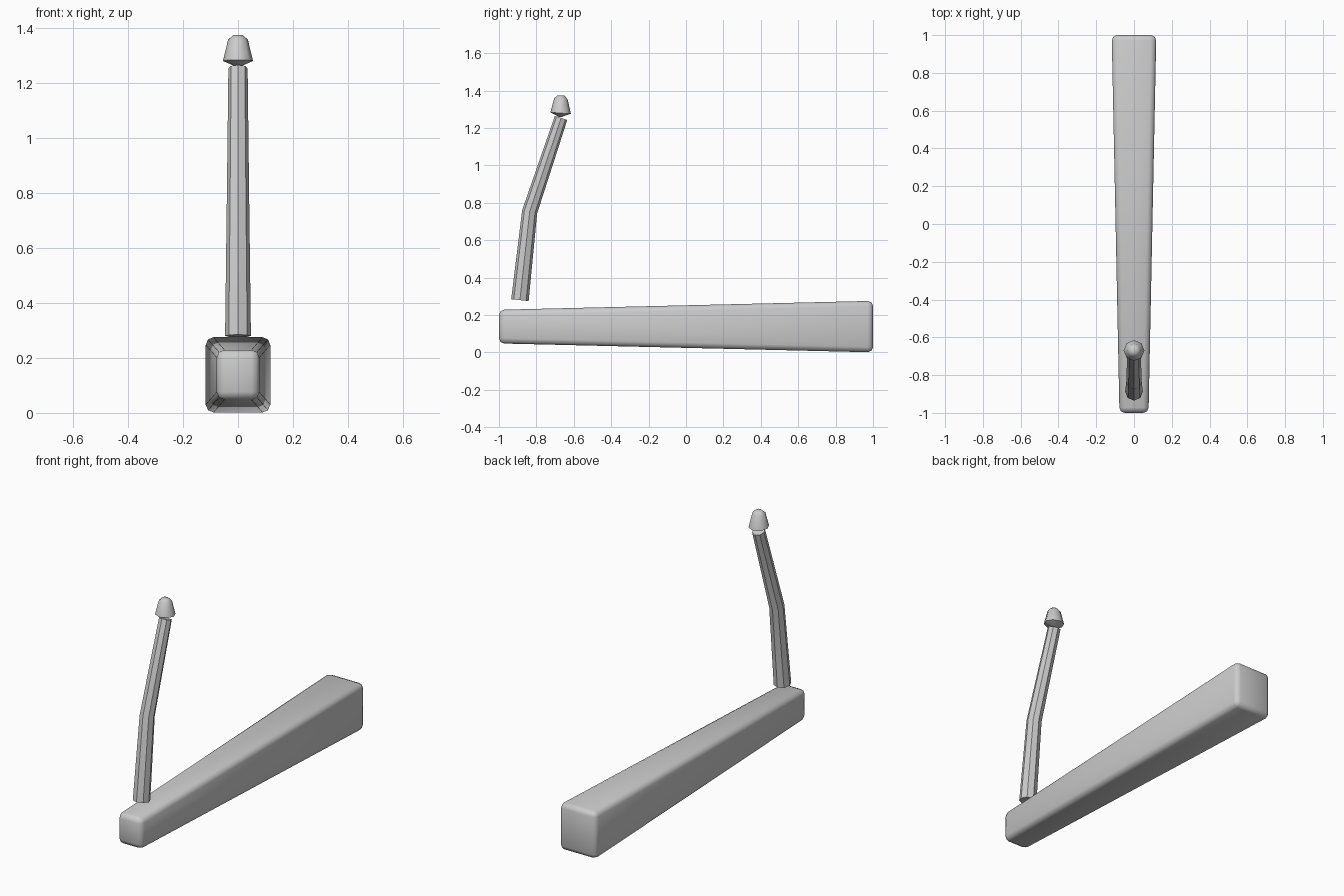
import bpy, bmesh, math
from mathutils import Vector, Matrix

if "Cube" in bpy.data.objects:
    bpy.data.objects.remove(bpy.data.objects["Cube"])


def finish(name, bm, angle):
    bmesh.ops.recalc_face_normals(bm, faces=bm.faces)
    mesh = bpy.data.meshes.new(name)
    bm.to_mesh(mesh)
    bm.free()
    obj = bpy.data.objects.new(name, mesh)
    bpy.context.collection.objects.link(obj)
    bpy.ops.object.select_all(action='DESELECT')
    obj.select_set(True)
    bpy.context.view_layer.objects.active = obj
    bpy.ops.object.shade_smooth_by_angle(angle=math.radians(angle))
    return obj


def lathe_path(name, rings, sides, angle):
    """Capped tube through rings of (y, z, radius, forward tilt in degrees)."""
    bm = bmesh.new()
    loops = []
    for y, z, r, tilt in rings:
        rot = Matrix.Rotation(-math.radians(tilt), 3, 'X')
        loop = []
        for i in range(sides):
            a = 2 * math.pi * i / sides
            p = rot @ Vector((r * math.cos(a), r * math.sin(a), 0))
            loop.append(bm.verts.new(p + Vector((0, y, z))))
        loops.append(loop)
    for a, b in zip(loops, loops[1:]):
        for i in range(sides):
            j = (i + 1) % sides
            bm.faces.new((a[i], a[j], b[j], b[i]))
    bm.faces.new(loops[0])
    bm.faces.new(loops[-1])
    return finish(name, bm, angle)


# Tapered beam with rounded edges
bm = bmesh.new()
bmesh.ops.create_cube(bm, size=2)
for v in bm.verts:
    half_x, half_z = (0.118, 0.1375) if v.co.y > 0 else (0.077, 0.09)
    v.co = (v.co.x * half_x, v.co.y, 0.1385 + v.co.z * half_z)
bmesh.ops.bevel(bm, geom=bm.edges[:], offset=0.028, segments=2,
                profile=0.5, affect='EDGES')
finish("beam", bm, 60)

# Bent lever rod
lathe_path("lever_rod", [(-0.888, 0.28, 0.047, 6),
                         (-0.836, 0.752, 0.041, 13),
                         (-0.668, 1.254, 0.035, 19)], 8, 40)

# Knob on the tip
lathe_path("lever_knob", [(-0.673, 1.259, 0.006, 4),
                          (-0.670, 1.280, 0.055, 4),
                          (-0.669, 1.357, 0.036, 4),
                          (-0.668, 1.374, 0.018, 4)], 8, 50)
